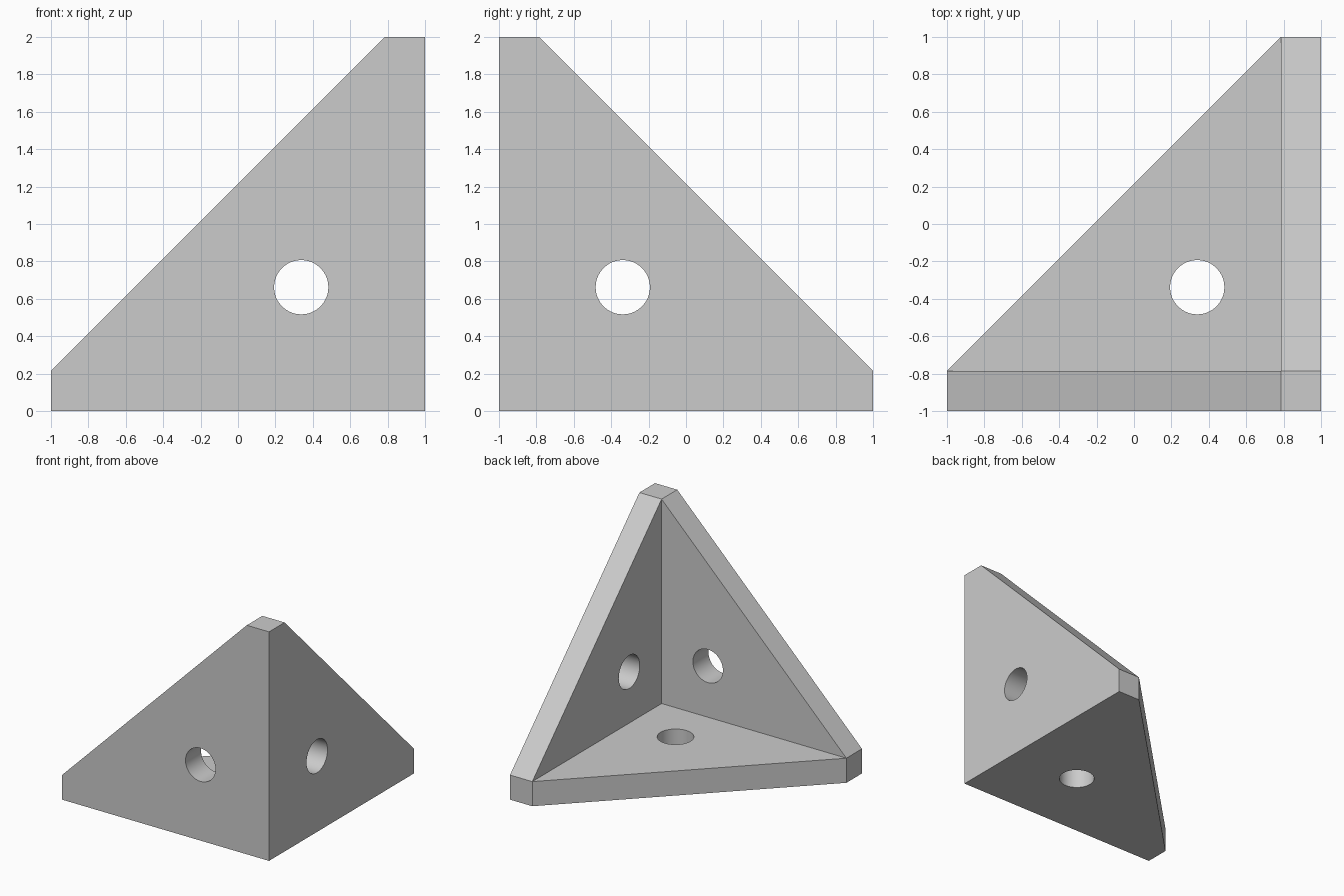
import bpy, bmesh, math
from mathutils import Matrix, Vector

cube = bpy.data.objects.get("Cube")
if cube:
    bpy.data.objects.remove(cube, do_unlink=True)

SIZE = 2.0        # length of each arm
T = 0.215         # plate thickness
HOLE = 0.662      # hole distance from the outer faces
RADIUS = 0.145


def place(p):
    """Measure from the outer corner: inward along x, back along y, up along z."""
    return Vector((1 - p[0], p[1] - 1, p[2]))


def turn(p, k):
    """Cycle the axes, giving the three identical arms of the bracket."""
    return tuple(p[(i - k) % 3] for i in range(3))


def make_object(name, bm):
    mesh = bpy.data.meshes.new(name)
    bm.to_mesh(mesh)
    bm.free()
    obj = bpy.data.objects.new(name, mesh)
    bpy.context.collection.objects.link(obj)
    return obj


# Single grey material
grey = bpy.data.materials.new("light_grey")
grey.use_nodes = True
colour = (0.6, 0.6, 0.6, 1)
grey.diffuse_color = colour
grey.node_tree.nodes["Principled BSDF"].inputs["Base Color"].default_value = colour

# Bracket body: each arm gives an outer plate, inner face, sloped rim and end cap
S = SIZE
outer = [(0, 0, 0), (S, 0, 0), (S, T, 0), (T, S, 0), (0, S, 0)]
inner = [(T, T, T), (S, T, T), (T, S, T)]
rim = [(S, T, 0), (T, S, 0), (T, S, T), (S, T, T)]
cap = [(S, 0, 0), (S, T, 0), (S, T, T), (S, 0, T)]
bm = bmesh.new()
for k in range(3):
    for face in (outer, inner, rim, cap):
        bm.faces.new([bm.verts.new(place(turn(p, k))) for p in face])
bmesh.ops.remove_doubles(bm, verts=bm.verts, dist=0.0001)
bmesh.ops.recalc_face_normals(bm, faces=bm.faces)
bracket = make_object("corner_bracket", bm)
bracket.data.materials.append(grey)

# Screw hole cutters, one through each plate
bm = bmesh.new()
for k in range(3):
    centre = place(turn((HOLE, HOLE, T / 2), k))
    axis = Vector(turn((0, 0, 1), k))
    spin = Vector((0, 0, 1)).rotation_difference(axis).to_matrix().to_4x4()
    bmesh.ops.create_cone(bm, cap_ends=True, segments=64, radius1=RADIUS,
                          radius2=RADIUS, depth=2 * T,
                          matrix=Matrix.Translation(centre) @ spin)
cutter = make_object("hole_cutter", bm)
cutter.data.materials.append(grey)
cutter.hide_render = True

# Cut the holes
cut = bracket.modifiers.new("screw_holes", "BOOLEAN")
cut.operation = "DIFFERENCE"
cut.solver = "EXACT"
cut.object = cutter
bpy.ops.object.select_all(action="DESELECT")
bracket.select_set(True)
bpy.context.view_layer.objects.active = bracket
bpy.ops.object.modifier_apply(modifier=cut.name)
bpy.data.objects.remove(cutter, do_unlink=True)

# Smooth hole walls with sharp edges elsewhere
bpy.ops.object.shade_smooth_by_angle(angle=math.radians(30))
